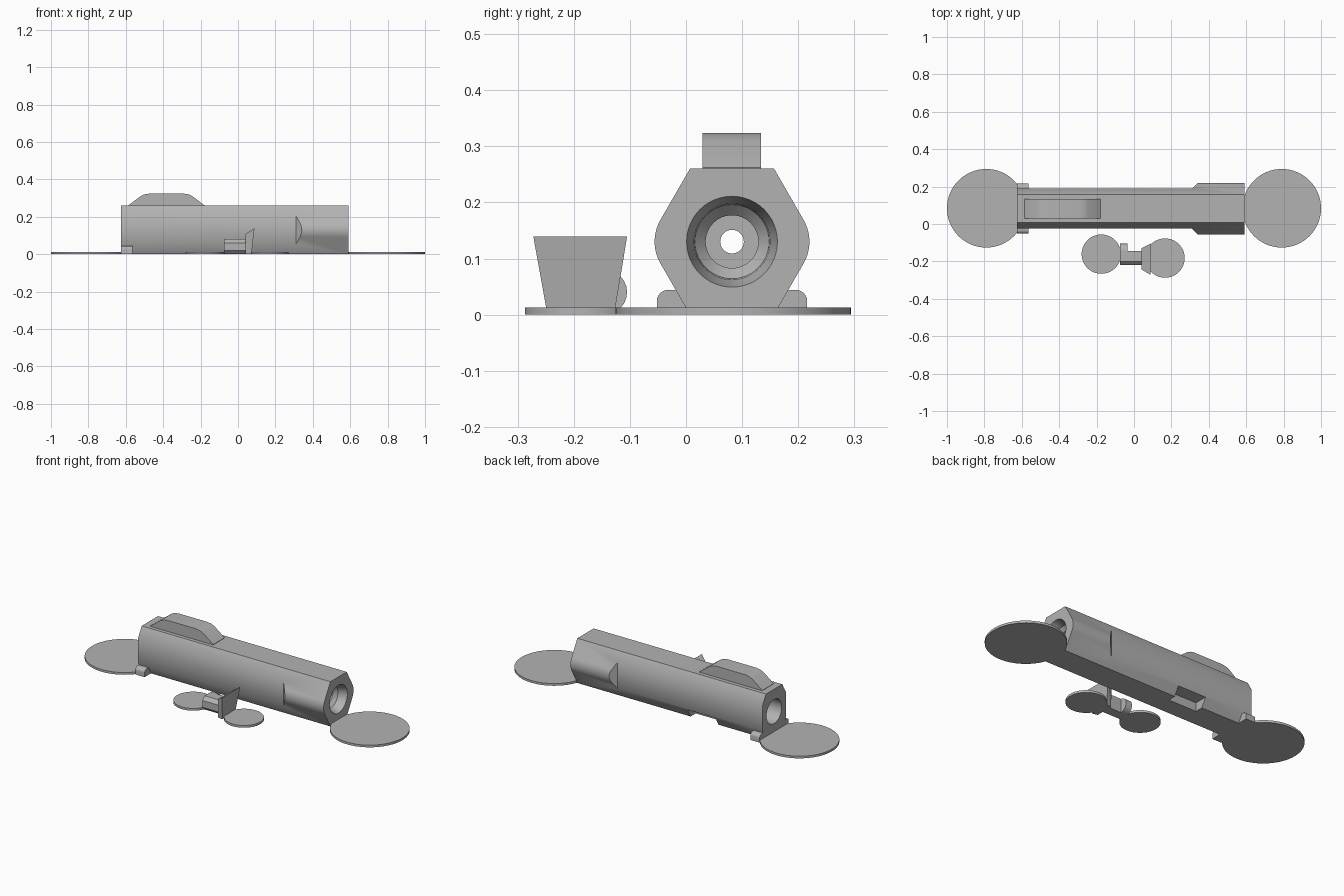
import bpy, bmesh, math
from mathutils import Vector

cube = bpy.data.objects.get("Cube")
if cube:
    bpy.data.objects.remove(cube, do_unlink=True)

grey = bpy.data.materials.new("plain_grey")
grey.use_nodes = True
grey.diffuse_color = (0.45, 0.45, 0.45, 1)
grey.node_tree.nodes["Principled BSDF"].inputs["Base Color"].default_value = (0.45, 0.45, 0.45, 1)

CY, CZ = 0.082, 0.13  # axis of the barrel-like body


def finish(name, bm):
    bmesh.ops.recalc_face_normals(bm, faces=bm.faces)
    mesh = bpy.data.meshes.new(name)
    bm.to_mesh(mesh)
    bm.free()
    mesh.materials.append(grey)
    ob = bpy.data.objects.new(name, mesh)
    bpy.context.collection.objects.link(ob)
    return ob


def prism(name, profile, axis, lo, hi):
    """Extrude a 2D profile along an axis; the profile fills the other two axes in order."""
    bm = bmesh.new()
    verts = []
    for a, b in profile:
        co = [a, b]
        co.insert("xyz".index(axis), lo)
        verts.append(bm.verts.new(co))
    face = bm.faces.new(verts)
    out = bmesh.ops.extrude_face_region(bm, geom=[face])
    step = Vector([hi - lo if c == axis else 0 for c in "xyz"])
    bmesh.ops.translate(bm, vec=step, verts=[v for v in out["geom"] if isinstance(v, bmesh.types.BMVert)])
    return finish(name, bm)


def arc(cx, cy, r, start, end, n):
    return [(cx + r * math.cos(math.radians(start + (end - start) * i / n)),
             cy + r * math.sin(math.radians(start + (end - start) * i / n))) for i in range(n + 1)]


def lathe(name, profile, sides=48):
    """Closed turned solid about the body axis from (x, radius) points."""
    bm = bmesh.new()
    rings = []
    for x, r in profile:
        rings.append([bm.verts.new((x, y, z)) for y, z in arc(CY, CZ, r, 0, 360, sides)[:-1]])
    for a, b in zip(rings, rings[1:]):
        for i in range(sides):
            j = (i + 1) % sides
            bm.faces.new((a[i], a[j], b[j], b[i]))
    bm.faces.new(rings[0])
    bm.faces.new(rings[-1])
    return finish(name, bm)


def cut(ob, cutter):
    mod = ob.modifiers.new("cut", "BOOLEAN")
    mod.operation = "DIFFERENCE"
    mod.solver = "EXACT"
    mod.object = cutter
    bpy.context.view_layer.objects.active = ob
    bpy.ops.object.modifier_apply(modifier=mod.name)
    bpy.data.objects.remove(cutter, do_unlink=True)


def smooth(ob, angle=35):
    bpy.ops.object.select_all(action="DESELECT")
    ob.select_set(True)
    bpy.context.view_layer.objects.active = ob
    bpy.ops.object.shade_smooth_by_angle(angle=math.radians(angle))


# Body: hexagonal bar with rounded side corners
half_top = 0.075
right_side = arc(CY + 0.0604, CZ, 0.0776, -30, 30, 10)
left_side = arc(CY - 0.0604, CZ, 0.0776, 150, 210, 10)
section = ([(CY + half_top, 0)] + right_side + [(CY + half_top, 0.26), (CY - half_top, 0.26)]
           + left_side + [(CY - half_top, 0)])
body = prism("body", section, "x", -0.625, 0.59)

# Flat sides behind the flared end
for s in (-1, 1):
    wall, outer = CY + s * 0.107, CY + s * 0.3
    side = [(-0.8, wall), (0.31, wall), (0.503, outer), (-0.8, outer)]
    cut(body, prism("side_cutter", side, "z", -0.1, 0.4))

# Stepped bore along the whole length
cut(body, lathe("bore_cutter", [(-0.7, 0.07), (0.2, 0.07), (0.2, 0.021), (0.46, 0.021), (0.46, 0.047),
                                (0.52, 0.047), (0.54, 0.066), (0.56, 0.068), (0.59, 0.081), (0.7, 0.081)]))

# Pocket under the rear edge
cut(body, prism("pocket_cutter", [(-0.32, 0.11), (-0.14, 0.11), (-0.14, 0.3), (-0.32, 0.3)], "z", -0.1, 0.05))
smooth(body)

# Raised rib on top
rib_profile = [(-0.585, 0.255), (-0.585, 0.262), (-0.52, 0.311), (-0.5, 0.32), (-0.475, 0.324),
               (-0.29, 0.324), (-0.265, 0.32), (-0.245, 0.311), (-0.18, 0.262), (-0.18, 0.255)]
smooth(prism("top_rib", rib_profile, "y", 0.029, 0.134))

# Rounded lugs at the narrow end
for s, name in ((-1, "front_lug"), (1, "back_lug")):
    tip = CY + s * 0.134
    curve = [(tip - s * 0.02 + s * a, b) for a, b in arc(0, 0.024, 0.02, 0, 90, 6)]
    lug = [(CY + s * 0.05, 0), (tip, 0)] + curve + [(CY + s * 0.09, 0.044)]
    smooth(prism(name, lug, "x", -0.625, -0.565))

# Round ground pads
for name, x, y, r in (("large_right_pad", -0.79, 0.084, 0.21), ("large_left_pad", 0.79, 0.084, 0.21),
                      ("small_right_pad", -0.175, -0.161, 0.105), ("small_left_pad", 0.166, -0.182, 0.105)):
    smooth(prism(name, arc(x, y, r, 0, 360, 64)[:-1], "z", 0, 0.013))

# Small loose piece: stem, side arm and flared fin
stem = [(-0.22, 0.02), (-0.22, 0.06), (-0.2, 0.08), (-0.145, 0.08), (-0.145, 0), (-0.2, 0)]
prism("trigger_stem", stem, "x", -0.075, 0.045)
arm = [(-0.16, 0), (-0.145, 0)] + arc(-0.145, 0.04, 0.04, -90, 90, 12)[1:] + [(-0.16, 0.08)]
smooth(prism("trigger_arm", arm, "x", -0.075, -0.035))

fin = bmesh.new()
for x, z, y0, y1 in ((0.04, 0, -0.24, -0.135), (0.072, 0, -0.247, -0.128),
                     (0.04, 0.107, -0.243, -0.13), (0.088, 0.139, -0.272, -0.105)):
    fin.verts.new((x, y0, z))
    fin.verts.new((x, y1, z))
bmesh.ops.convex_hull(fin, input=fin.verts)
finish("trigger_fin", fin)
